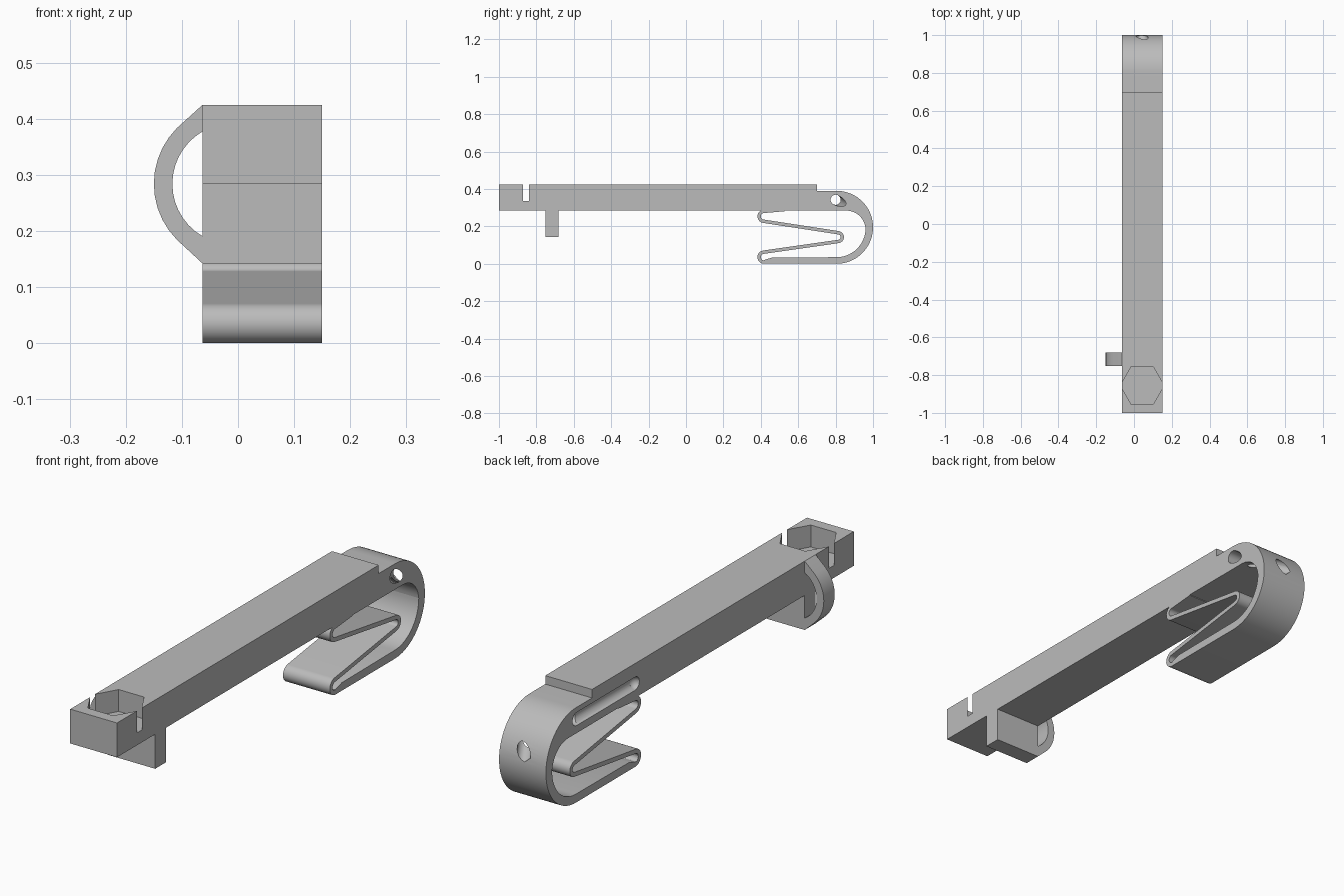
import bpy, bmesh, math
from mathutils import Vector

if "Cube" in bpy.data.objects:
    bpy.data.objects.remove(bpy.data.objects["Cube"])

LEFT, RIGHT = 0.15, -0.063          # side faces of the arm
MID = (LEFT + RIGHT) / 2
BOTTOM, TOP = 0.284, 0.425          # underside and top of the arm
WIRE = 0.027                        # radius of the wire channels

grey = bpy.data.materials.new("plain grey")
grey.use_nodes = True
colour = (0.5, 0.5, 0.5, 1)
grey.diffuse_color = colour
grey.node_tree.nodes["Principled BSDF"].inputs["Base Color"].default_value = colour


def finish(name, bm):
    bmesh.ops.recalc_face_normals(bm, faces=bm.faces)
    mesh = bpy.data.meshes.new(name)
    bm.to_mesh(mesh)
    bm.free()
    mesh.materials.append(grey)
    obj = bpy.data.objects.new(name, mesh)
    bpy.context.collection.objects.link(obj)
    return obj


def extrude(name, points, sweep):
    """Fill a closed 3D outline and extrude it along a vector."""
    bm = bmesh.new()
    face = bm.faces.new([bm.verts.new(p) for p in points])
    new = bmesh.ops.extrude_face_region(bm, geom=[face])["geom"]
    bmesh.ops.translate(bm, vec=sweep,
                        verts=[v for v in new if isinstance(v, bmesh.types.BMVert)])
    return finish(name, bm)


def side_profile(name, points):
    return extrude(name, [(RIGHT, y, z) for y, z in points], (LEFT - RIGHT, 0, 0))


def arc(u, v, radius, start, end, steps=20):
    angles = [math.radians(start + (end - start) * i / steps) for i in range(steps + 1)]
    return [(u + radius * math.cos(a), v + radius * math.sin(a)) for a in angles]


def rod(name, start, end, radius, sides=32):
    start, end = Vector(start), Vector(end)
    axis = end - start
    bm = bmesh.new()
    bmesh.ops.create_cone(bm, cap_ends=True, segments=sides, radius1=radius,
                          radius2=radius, depth=axis.length)
    matrix = axis.to_track_quat("Z", "Y").to_matrix().to_4x4()
    matrix.translation = (start + end) / 2
    bm.transform(matrix)
    return finish(name, bm)


def ball(name, centre, radius):
    bm = bmesh.new()
    bmesh.ops.create_uvsphere(bm, u_segments=24, v_segments=12, radius=radius)
    bmesh.ops.translate(bm, vec=centre, verts=bm.verts)
    return finish(name, bm)


def select(obj):
    bpy.ops.object.select_all(action="DESELECT")
    obj.select_set(True)
    bpy.context.view_layer.objects.active = obj


def cut(obj, cutter):
    cutter.hide_render = True
    mod = obj.modifiers.new("cut", "BOOLEAN")
    mod.operation, mod.solver, mod.object = "DIFFERENCE", "EXACT", cutter
    select(obj)
    bpy.ops.object.modifier_apply(modifier=mod.name)
    bpy.data.objects.remove(cutter)


# Long arm running into the rounded back hook
outline = [(-1, BOTTOM), (-1, TOP), (0.70, TOP), (0.70, 0.39)]
outline += arc(0.805, 0.195, 0.195, 90, -90, 36)
outline += [(0.417, 0), (0.417, 0.02), (0.46, 0.033)]
outline += arc(0.805, 0.19, 0.155, -90, 0)
outline += arc(0.857, 0.181, 0.103, 5, 90, 14)
arm = side_profile("arm_and_hook", outline)

# Nut pocket, whose corners break through the sides, and the bolt hole
hexagon = [(MID + u, -0.855 + v, 0.335) for u, v in arc(0, 0, 0.1155, 0, 300, 5)]
cut(arm, extrude("nut_cutter", hexagon, (0, 0, 0.2)))
cut(arm, rod("bolt_cutter", (MID, -0.855, 0.2), (MID, -0.855, 0.5), 0.053))

# Wire path: side groove, cross hole, slanted tunnel out of the back
WY, WZ = 0.80, 0.342
cut(arm, rod("groove_cutter", (RIGHT, 0.42, WZ), (RIGHT, WY, WZ), WIRE))
cut(arm, ball("groove_end_cutter", (RIGHT, 0.42, WZ), WIRE))
cut(arm, rod("cross_cutter", (RIGHT - 0.1, WY, WZ), (LEFT + 0.1, WY, WZ), WIRE))
cut(arm, rod("tunnel_cutter", (LEFT, WY, WZ), (MID - 0.011, 1.01, 0.24), WIRE))

# Zigzag spring: a ribbon of even thickness along a centre line
tilt = 13
path = [(0.53, 0.29)]
path += arc(0.4175, 0.2535, 0.0265, 90, 270 - 8, 14)
path += arc(0.812, 0.1425, 0.0235, 82, -82, 14)
path += arc(0.4175, 0.0355, 0.0265, 90 + 8, 270, 14)
path += [(0.53, 0.016)]
path = [Vector(p) for p in path]
near, far = [], []
for i, p in enumerate(path):
    before = p - path[max(i - 1, 0)]
    after = path[min(i + 1, len(path) - 1)] - p
    along = (before.normalized() + after.normalized()).normalized()
    offset = Vector((-along.y, along.x)) * 0.009
    near.append(p + offset)
    far.append(p - offset)
spring = side_profile("zigzag_spring", near + far[::-1])

# Cross block under the arm
block_y, block_depth = -0.752, 0.071
block_outline = [(RIGHT, block_y, 0.142), (LEFT, block_y, 0.142),
                 (LEFT, block_y, BOTTOM), (RIGHT, block_y, BOTTOM)]
block = extrude("cross_block", block_outline, (0, block_depth, 0))

# Half-round loop on the side
outer = [(RIGHT, TOP)] + arc(-0.009, BOTTOM, 0.141, 135, 225, 10) + [(RIGHT, 0.142)]
inner = arc(-0.009, BOTTOM, 0.108, 240, 120, 14)
loop = extrude("side_loop", [(x, block_y, z) for x, z in outer + inner],
               (0, block_depth, 0))

for part in (arm, spring, block, loop):
    select(part)
    bpy.ops.object.shade_smooth_by_angle(angle=math.radians(25))
